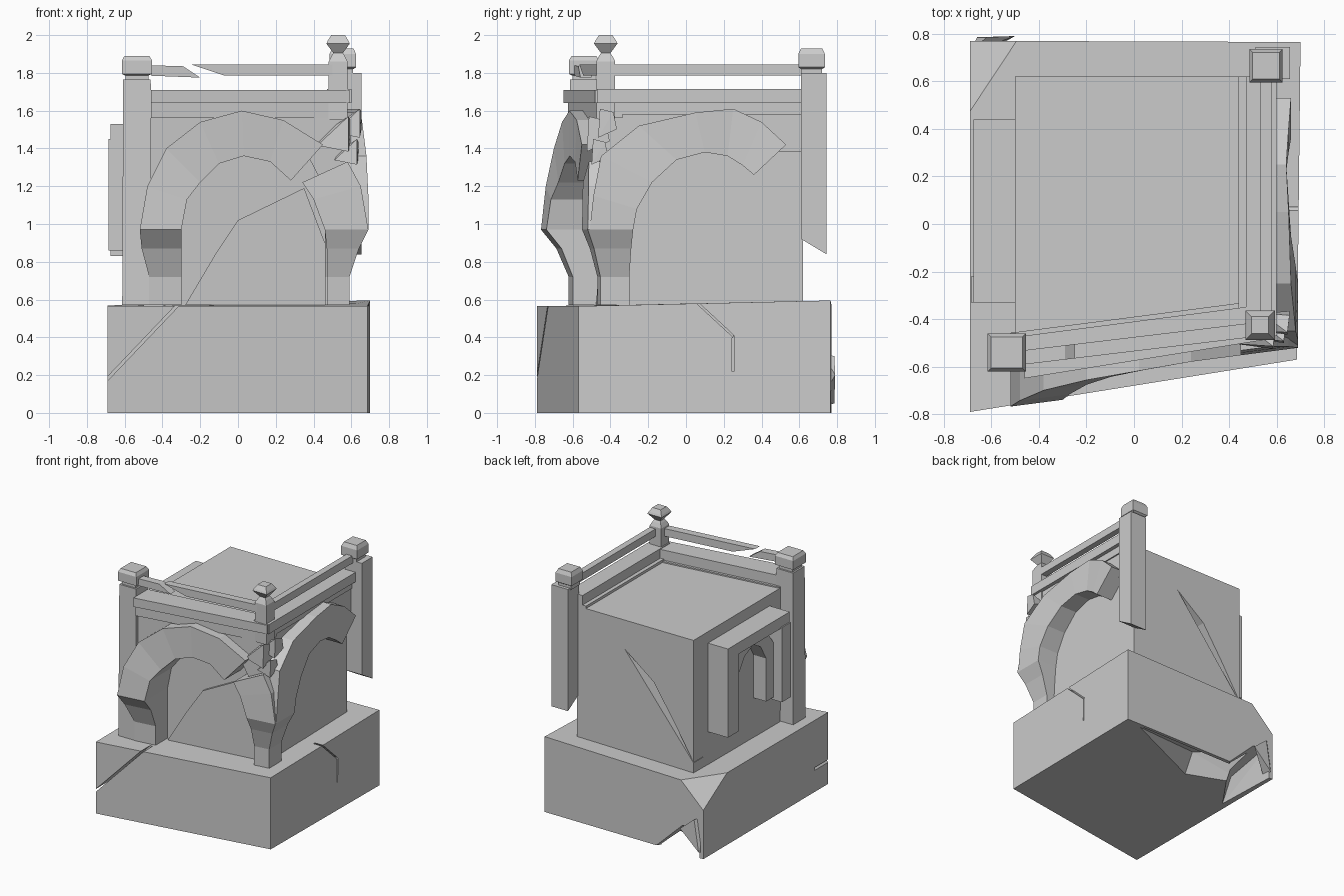
import bpy, bmesh
from mathutils import Vector


def make(name, bm):
    bmesh.ops.recalc_face_normals(bm, faces=bm.faces)
    me = bpy.data.meshes.new(name)
    bm.to_mesh(me)
    bm.free()
    ob = bpy.data.objects.new(name, me)
    bpy.context.collection.objects.link(ob)
    return ob


def loft(name, rings):
    """Skin closed rings in order and cap both ends."""
    bm = bmesh.new()
    rows = [[bm.verts.new(p) for p in r] for r in rings]
    n = len(rows[0])
    for a, b in zip(rows, rows[1:]):
        for i in range(n):
            bm.faces.new((a[i], a[(i + 1) % n], b[(i + 1) % n], b[i]))
    bm.faces.new(rows[0])
    bm.faces.new(rows[-1])
    return make(name, bm)


def prism(name, outline, z0, z1):
    return loft(name, [[(x, y, z) for x, y in outline] for z in (z0, z1)])


def box(name, x0, x1, y0, y1, z0, z1):
    return prism(name, [(x0, y0), (x1, y0), (x1, y1), (x0, y1)], z0, z1)


def tower(name, cx, cy, steps):
    return loft(name, [[(cx + sx * h, cy + sy * h, z) for sx, sy in
                        ((-1, -1), (1, -1), (1, 1), (-1, 1))] for z, h in steps])


def hull(name, pts):
    bm = bmesh.new()
    for p in pts:
        bm.verts.new(p)
    bmesh.ops.convex_hull(bm, input=bm.verts)
    bmesh.ops.delete(bm, geom=[v for v in bm.verts if not v.link_faces], context='VERTS')
    return make(name, bm)


def cut(target, cutter):
    cutter.hide_render = True
    cutter.hide_viewport = True
    m = target.modifiers.new("break", 'BOOLEAN')
    m.operation = 'DIFFERENCE'
    m.solver = 'EXACT'
    m.object = cutter


def on_front(u, z, d):
    return (u, -0.41 + 0.13 * u - d, z)


def on_right(v, z, d):
    return (0.48 + d, v, z)


def band(name, place, sections):
    """Arch band: each section is inner u,z, outer u,z, projection."""
    loft(name, [[place(a, b, -0.02), place(a, b, d), place(c, e, d), place(c, e, -0.02)]
                for a, b, c, e, d in sections])


def slant(name, x0, x1, out, inn, z0, z1):
    """Bar following the skewed front."""
    prism(name, [(x0, out + 0.16 * x0), (x1, out + 0.16 * x1),
                 (x1, inn + 0.13 * x1), (x0, inn + 0.13 * x0)], z0, z1)


# Plinth with skewed front, slightly raised back right, broken back corner and cracks
foot = [(-.69, -.79), (.685, -.57), (.70, .765), (-.69, .77)]
plinth = loft("plinth", [[(x, y, 0) for x, y in foot],
                         [(x, y, h) for (x, y), h in zip(foot, (.565, .565, .595, .57))]])
cut(plinth, hull("corner_chip_cutter", [(-.48, .78, .58), (-.70, .44, .58), (-.71, .78, .36),
                                        (-.72, .8, .6)]))
cut(plinth, hull("hollow_cutter", [(-.26, .79, -.01), (-.66, .79, -.01), (-.64, .79, .27),
                                   (-.5, .79, .22), (-.64, .25, -.01), (-.6, .4, .15)]))
cut(plinth, hull("underside_cutter", [(.60, .745, -.01), (-.145, .41, -.01), (-.63, .6, -.01),
                                      (-.5, .74, -.01), (-.145, .5, .15), (-.5, .7, .2)]))
cut(plinth, hull("front_crack_cutter", [(x, y, z + s) for x, z in ((-.30, .58), (-.70, .16))
                                        for y in (-.82, -.62) for s in (0, .022)]))
cut(plinth, hull("side_crack_cutter", [(x, y, z + s) for y, z in ((.05, .585), (.25, .40))
                                       for x in (.62, .72) for s in (0, .014)]))
cut(plinth, hull("side_crack_lower_cutter", [(x, y + s, z) for y, z in ((.245, .41), (.243, .22))
                                             for x in (.65, .72) for s in (0, .01)]))

# Main block with a split in the back wall
body = prism("body", [(-.50, -.475), (.52, -.343), (.52, .62), (-.50, .62)], .56, 1.62)
cut(body, hull("back_crack_cutter", [(x, y, z) for y in (.5, .7) for x, z in
               ((.10, 1.39), (-.15, 1.20), (-.33, .93), (-.51, .64), (-.20, 1.08))]))

# Raised broken slab inside the front arch
loft("front_slab", [[on_front(u, z, d) for u, z in
     ((-.28, .57), (-.12, .84), (0, 1.02), (.35, 1.19), (.46, .9), (.47, .57))] for d in (-.01, .03)])

# Front arch: left sweep and right springer
band("front_arch", on_front, [
    (-.30, .57, -.47, .57, .15), (-.30, .72, -.47, .72, .15), (-.30, .87, -.51, .87, .21),
    (-.30, .97, -.52, .97, .29), (-.27, 1.13, -.48, 1.20, .27), (-.20, 1.22, -.38, 1.40, .24),
    (-.10, 1.32, -.20, 1.54, .22), (.03, 1.36, .02, 1.60, .21), (.17, 1.33, .24, 1.55, .20),
    (.28, 1.23, .45, 1.42, .20)])
band("front_springer", on_front, [
    (.34, 1.22, .58, 1.33, .18), (.40, 1.13, .65, 1.20, .19), (.46, .97, .69, .97, .20),
    (.47, .87, .64, .87, .16), (.47, .72, .59, .72, .12), (.47, .57, .59, .57, .12)])

# Right arch, broken off toward the back
band("right_arch", on_right, [
    (-.30, .57, -.44, .57, .11), (-.30, .72, -.44, .72, .11), (-.29, .87, -.48, .87, .16),
    (-.28, .97, -.51, .97, .21), (-.26, 1.08, -.49, 1.15, .21), (-.18, 1.22, -.45, 1.36, .20),
    (-.05, 1.34, -.25, 1.52, .18), (.10, 1.38, .05, 1.59, .17), (.22, 1.36, .25, 1.61, .16),
    (.30, 1.31, .40, 1.54, .17), (.36, 1.26, .53, 1.42, .18)])

# Wall panels above the arches
band("front_spandrel", on_front, [
    (-.40, .97, -.50, .97, .12), (-.35, 1.25, -.50, 1.63, .12), (.02, 1.46, .02, 1.63, .12),
    (.36, 1.38, .56, 1.63, .12), (.48, 1.15, .56, 1.25, .12)])
band("right_spandrel", on_right, [
    (-.38, 1.15, -.45, 1.25, .08), (-.25, 1.36, -.45, 1.63, .08), (.10, 1.48, .10, 1.63, .08),
    (.38, 1.42, .61, 1.63, .08), (.50, 1.38, .61, 1.38, .08)])

# Two-step cornice
slant("front_cornice", -.46, .59, -.575, -.41, 1.64, 1.71)
slant("front_cornice_step", -.46, .57, -.55, -.41, 1.56, 1.64)
box("right_cornice", .47, .60, -.47, .62, 1.64, 1.715)
box("right_cornice_step", .44, .57, -.45, .62, 1.58, 1.64)

# Posts with caps and finial
tower("left_post", -.535, -.54, [(.57, .078), (1.765, .073), (1.765, .06), (1.785, .06),
                                 (1.795, .08), (1.865, .08), (1.89, .066)])
tower("corner_post", .53, -.425, [(1.55, .05), (1.86, .05), (1.89, .035), (1.905, .025),
                                  (1.955, .062), (1.97, .055), (2.0, .036)])
loft("back_post", [[(x, y, z(y)) for x, y in ((.51, .61), (.655, .61), (.655, .745), (.51, .745))]
                   for z in (lambda y: .92 - (y - .61) * .6, lambda y: 1.80)])
tower("back_post_cap", .555, .665, [(1.79, .055), (1.82, .055), (1.83, .07), (1.90, .07), (1.93, .056)])

# Rails, the front one snapped
box("right_rail", .53, .58, -.40, .62, 1.785, 1.845)
for nm, prof in (("front_rail", ((-.25, 1.845), (-.07, 1.785), (.52, 1.785), (.52, 1.845))),
                 ("front_rail_stub", ((-.46, 1.785), (-.20, 1.775), (-.29, 1.835), (-.46, 1.84)))):
    loft(nm, [[(x, -.505 + .12 * x + o, z) for x, z in prof] for o in (-.03, .03)])

# Left window frame with arched inner surround
box("window_lintel", -.675, -.48, -.33, .44, 1.44, 1.53)
box("window_jamb_back", -.675, -.48, .30, .44, .83, 1.45)
box("window_jamb_front", -.685, -.48, -.33, -.22, .86, 1.45)
loft("window_surround", [[(-.49, a, z), (-.61, a, z), (-.61, b, w), (-.49, b, w)] for a, z, b, w in
     ((.22, .80, .31, .80), (.22, 1.22, .31, 1.3), (.14, 1.34, .2, 1.45), (.03, 1.39, .03, 1.45),
      (-.06, 1.34, -.12, 1.45), (-.13, 1.22, -.23, 1.3), (-.13, .88, -.23, .88))])

# Flat shards at the shattered front right corner
for i, (x, y, z, s) in enumerate(((.53, -.47, 1.46, .11), (.60, -.42, 1.52, .09), (.59, -.46, 1.37, .08))):
    c = Vector((x, y, z))
    hull(f"corner_shard_{i}", [c + Vector(p) * s for p in
         ((-1, -.3, -.4), (.5, -.5, -.7), (.6, .6, -.2), (-.7, .5, .2), (.5, -.4, 1), (.6, .4, .8))])
# Slipped fragment low on the back face
hull("plinth_fragment", [(-.69, .70, 0.03), (-.66, .785, .05), (-.50, .79, .20), (-.62, .785, .30),
                         (-.69, .72, .32), (-.66, .70, .05)])
